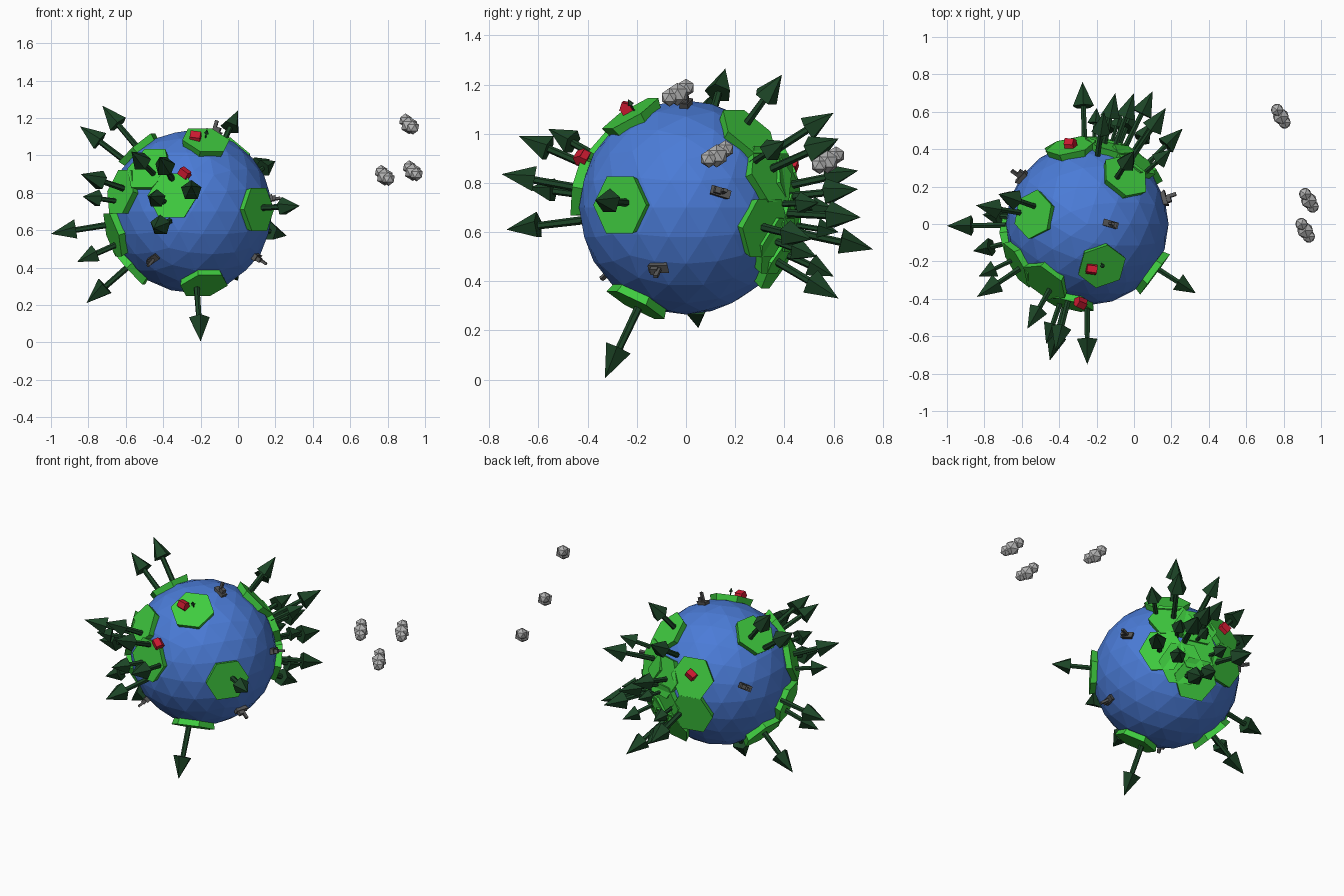
import bpy, bmesh, math
from mathutils import Vector, Matrix

if "Cube" in bpy.data.objects:
    bpy.data.objects.remove(bpy.data.objects["Cube"])

CENTRE = Vector((-0.25, 0, 0.70))
R = 0.435
LAND = 0.452     # distance of the land tops from the planet centre


def radial(d, dist, spin=0):
    """Frame on the planet whose z axis points outwards along d."""
    d = Vector(d).normalized()
    q = d.to_track_quat('Z', 'Y').to_matrix().to_4x4()
    return Matrix.Translation(CENTRE + d * dist) @ q @ Matrix.Rotation(spin, 4, 'Z')


def shift(x, y, z):
    return Matrix.Translation((x, y, z))


def cone(bm, m, r1, r2, h, sides):
    # Base at z = 0 of the frame, top at z = h
    bmesh.ops.create_cone(bm, cap_ends=True, segments=sides, radius1=r1, radius2=r2,
                          depth=h, matrix=m @ shift(0, 0, h / 2))


def box(bm, m, x, y, z):
    bmesh.ops.create_cube(bm, size=1, matrix=m @ shift(0, 0, z / 2) @ Matrix.Diagonal((x, y, z, 1)))


def prism(bm, m, pts, length):
    # Closed profile in x/z, extruded along y
    vs = [bm.verts.new(m @ Vector((x, -length / 2, z))) for x, z in pts]
    f = bm.faces.new(vs)
    top = bmesh.ops.extrude_face_region(bm, geom=[f])['geom']
    off = m.to_3x3() @ Vector((0, length, 0))
    bmesh.ops.translate(bm, vec=off, verts=[v for v in top if isinstance(v, bmesh.types.BMVert)])


def finish(bm, name, color=None):
    bmesh.ops.recalc_face_normals(bm, faces=bm.faces)
    me = bpy.data.meshes.new(name)
    bm.to_mesh(me)
    bm.free()
    ob = bpy.data.objects.new(name, me)
    bpy.context.collection.objects.link(ob)
    if color:
        mat = bpy.data.materials.new(name + "_colour")
        mat.diffuse_color = (*color, 1)
        mat.use_nodes = True
        mat.node_tree.nodes["Principled BSDF"].inputs["Base Color"].default_value = mat.diffuse_color
        me.materials.append(mat)


# Ocean ball
bm = bmesh.new()
bmesh.ops.create_icosphere(bm, subdivisions=3, radius=R, matrix=Matrix.Translation(CENTRE))
finish(bm, "ocean", (0.07, 0.2, 0.68))

# Hexagonal land plates, given by direction from the planet centre
islands = [(.076, -.22, .37), (.35, -.26, .01), (.065, -.195, -.376), (-.28, .05, .33)]
continents = [
    (-.095, -.41, .08), (-.22, -.30, .22), (-.36, -.21, .10),       # front left
    (-.40, -.10, -.12), (-.32, .03, -.29),
    (.20, .25, .30), (-.085, .405, .14), (-.09, .42, -.08),         # back
    (.12, .41, .10), (.24, .33, .13), (.29, .31, -.08), (.09, .37, -.22),
    (.11, .42, -.06), (.19, .36, -.15),
]
bm = bmesh.new()
for plates, r in [(islands, .134), (continents, .138)]:
    for d in plates:
        # Sides run radially, so the plate widens outwards
        cone(bm, radial(d, LAND - 0.045, math.pi / 2), r * .9, r, .045, 6)
finish(bm, "land_plates", (0.05, 0.6, 0.05))

# Trees, given by the tip relative to the planet centre
tips = [
    (.085, -.235, .44), (.58, -.37, .03), (.05, -.33, -.695),
    (-.475, .16, .565), (-.595, .10, .455),
    (-.75, -.01, -.12), (-.61, -.145, -.27), (-.56, .05, -.49),
    (-.59, -.39, .20), (-.58, -.28, .08),
    (0, -.75, .136), (-.20, -.73, -.09), (-.17, -.68, .29), (-.32, -.56, .32), (-.22, -.64, .08),
    (.25, .39, .54), (.42, .62, .28), (.09, .60, .385), (.25, .70, .075), (.35, .71, -.04),
    (-.025, .76, -.17), (.25, .62, -.37), (.51, .51, -.13), (.45, .40, .27), (.15, .70, .15),
    (.05, .62, -.10), (.18, .60, 0), (.34, .54, .02), (.34, .53, -.2), (.12, .60, -.28),
]
bm = bmesh.new()
for t in tips:
    h = Vector(t).length - LAND
    head = min(.135, .47 * h)
    m = radial(t, LAND)
    cone(bm, m @ shift(0, 0, -.01), min(.017, .07 * h), min(.015, .065 * h), h - head + .02, 6)
    cone(bm, m @ shift(0, 0, h - head), min(.036 + .07 * h, .25 * h), 0, head, 5)
finish(bm, "trees", (0.012, 0.06, 0.02))

# Red houses with gable roofs
bm = bmesh.new()
for d, spin in [((.023, -.24, .40), 1.3), ((-.036, -.425, .204), .9), ((-.09, .43, .17), 1.0)]:
    prism(bm, radial(d, LAND - .005, spin),
          [(-.022, 0), (.022, 0), (.022, .03), (.028, .03), (0, .055), (-.028, .03), (-.022, .03)], .055)
finish(bm, "houses", (0.6, 0.01, 0.03))

# Grey boats: hull with flared ends, deck house and mast
bm = bmesh.new()
for d, spin in [((.13, 0, .44), 1.3), ((.46, .15, .07), -.3), ((.355, -.115, -.25), 0),
                ((-.20, -.29, -.25), .5), ((-.36, .26, .096), -.5)]:
    m = radial(d, R - .014, spin)
    prism(bm, m, [(-.03, 0), (.03, 0), (.046, .03), (-.04, .03)], .035)
    box(bm, m @ shift(-.012, 0, .03), .03, .025, .022)
    box(bm, m @ shift(.006, 0, .03), .018, .014, .055)
finish(bm, "boats", (0.1, 0.1, 0.1))

# Clouds of three faceted lumps
bm = bmesh.new()
for c in [(.915, -.035, 1.16), (.935, .125, .91), (.785, .575, .885)]:
    for x, y, z, r in [(0, 0, 0, .047), (-.02, .035, .027, .037), (.02, -.032, -.012, .037)]:
        bmesh.ops.create_icosphere(bm, subdivisions=1, radius=r,
                                   matrix=shift(c[0] + x, c[1] + y, c[2] + z))
finish(bm, "clouds", (0.45, 0.45, 0.45))
